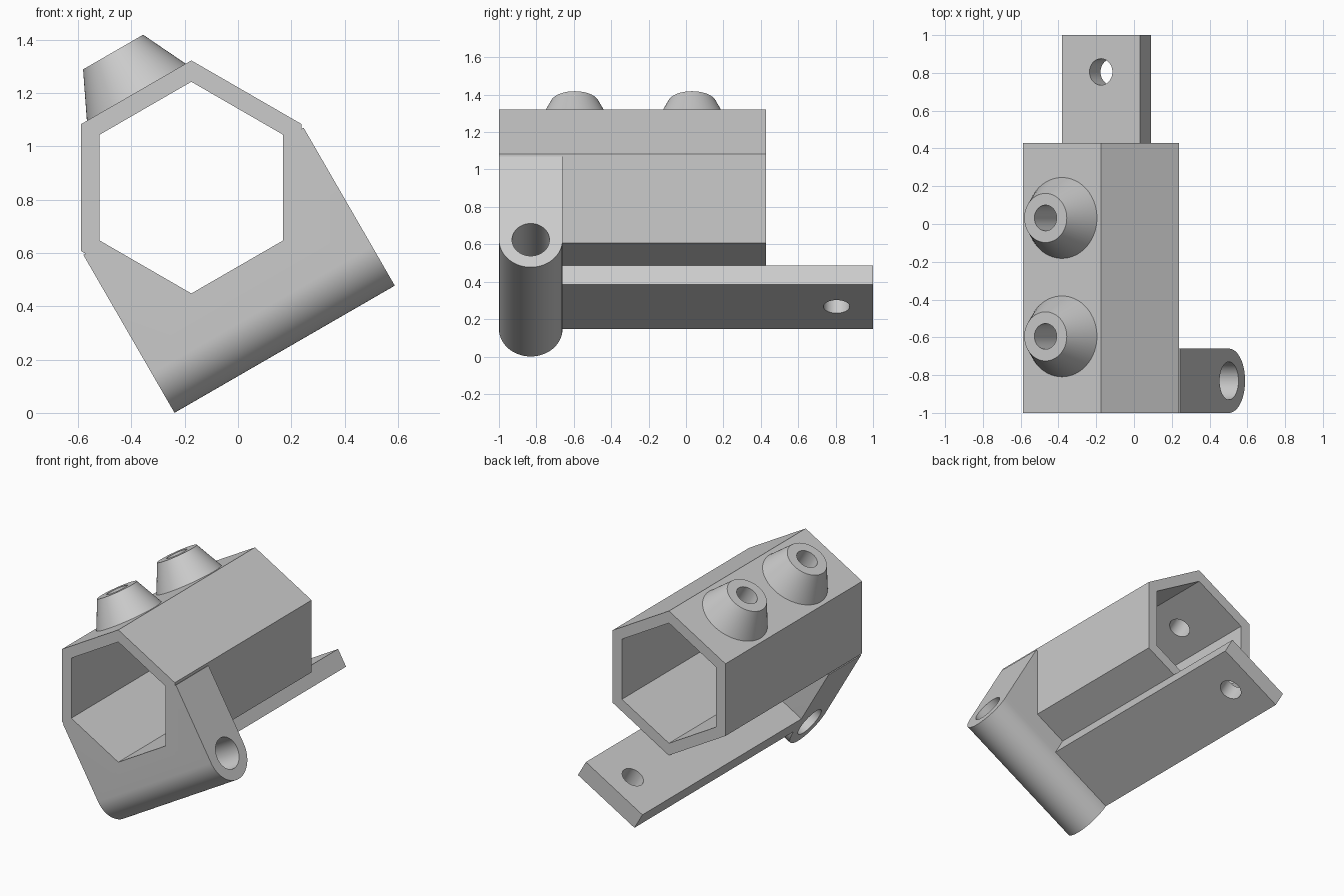
import bpy, bmesh
from math import sin, cos, pi, radians
from mathutils import Matrix, Vector

cube = bpy.data.objects.get("Cube")
if cube:
    bpy.data.objects.remove(cube, do_unlink=True)

grey = bpy.data.materials.new("plain grey")
grey.use_nodes = True
grey.diffuse_color = (0.6, 0.6, 0.6, 1)
grey.node_tree.nodes["Principled BSDF"].inputs["Base Color"].default_value = (0.6, 0.6, 0.6, 1)

# The whole bracket is built upright around the tube axis, then tilted
TILT = Matrix.Translation((-0.175, 0, 0.845)) @ Matrix.Rotation(radians(-30), 4, 'Y')
R_OUT, R_IN = 0.477, 0.397
FLAT = R_OUT * cos(pi / 6)
HALF = 0.17                 # half width of the hinge lug
PIN_Z = -0.53               # height of the hinge pin axis


def solid(name, start, end):
    """Closed solid between two matching loops of points."""
    bm = bmesh.new()
    a = [bm.verts.new(p) for p in start]
    b = [bm.verts.new(p) for p in end]
    bm.faces.new(a)
    bm.faces.new(b)
    n = len(a)
    for i in range(n):
        j = (i + 1) % n
        bm.faces.new((a[i], a[j], b[j], b[i]))
    bmesh.ops.recalc_face_normals(bm, faces=bm.faces)
    mesh = bpy.data.meshes.new(name)
    bm.to_mesh(mesh)
    bm.free()
    mesh.materials.append(grey)
    ob = bpy.data.objects.new(name, mesh)
    bpy.context.collection.objects.link(ob)
    ob.matrix_world = TILT
    return ob


def ring(axis, centre, r, n=64):
    """Circle or polygon of points around the given axis."""
    pts = []
    for i in range(n):
        c, s = r * cos(2 * pi * i / n), r * sin(2 * pi * i / n)
        offset = {'X': (0, c, s), 'Y': (c, 0, s), 'Z': (c, s, 0)}[axis]
        pts.append(Vector(centre) + Vector(offset))
    return pts


def rod(name, axis, p, q, r1, r2=None, n=64):
    return solid(name, ring(axis, p, r1, n), ring(axis, q, r2 or r1, n))


def cut(ob, cutters):
    bpy.context.view_layer.objects.active = ob
    for c in cutters:
        mod = ob.modifiers.new("cut", 'BOOLEAN')
        mod.operation = 'DIFFERENCE'
        mod.solver = 'EXACT'
        mod.object = c
        bpy.ops.object.modifier_apply(modifier=mod.name)


# Cutters
bore = rod("bore_cutter", 'Y', (0, -1.2, 0), (0, 0.7, 0), R_IN, n=6)
pin = rod("pin_cutter", 'X', (-0.7, -1 + HALF, PIN_Z), (0.7, -1 + HALF, PIN_Z), 0.1)
bolt = rod("bolt_cutter", 'Z', (-R_OUT / 2, 0.805, -0.7), (-R_OUT / 2, 0.805, -0.2), 0.07)
boss_spots = (-0.595, 0.032)
drills = [rod("drill_cutter", 'Z', (0, y, 0.2), (0, y, 0.8), 0.068) for y in boss_spots]

# Hexagonal tube with two drilled holes in its upper wall
tube = rod("hex_tube", 'Y', (0, -1, 0), (0, 0.428, 0), R_OUT, n=6)
cut(tube, [bore] + drills)

# Hinge lug: straight sides ending in a half-round barrel
profile = [(-1 + 2 * HALF, -0.016), (-1, -0.016)]
for i in range(33):
    a = pi + pi * i / 32
    profile.append((-1 + HALF + HALF * cos(a), PIN_Z + HALF * sin(a)))
lug = solid("hinge_lug", [(-R_OUT, y, z) for y, z in profile],
            [(R_OUT, y, z) for y, z in profile])
cut(lug, [bore, pin])

# Mounting plate under the tube, reaching out behind it
corners = [(-R_OUT, -FLAT), (0, -FLAT), (0, PIN_Z), (-R_OUT, PIN_Z)]
plate = solid("mounting_plate", [(x, -0.69, z) for x, z in corners],
              [(x, 1, z) for x, z in corners])
cut(plate, [bolt])

# Tapered screw bosses
parts = [tube, lug, plate]
for name, y, drill in zip(("front_boss", "rear_boss"), boss_spots, drills):
    boss = rod(name, 'Z', (0, y, FLAT), (0, y, 0.587), 0.214, 0.13)
    cut(boss, [drill])
    parts.append(boss)

for c in [bore, pin, bolt] + drills:
    bpy.data.objects.remove(c, do_unlink=True)

# Smooth the round surfaces and keep the edges crisp
bpy.ops.object.select_all(action='DESELECT')
for ob in parts:
    ob.select_set(True)
bpy.context.view_layer.objects.active = tube
bpy.ops.object.shade_smooth_by_angle(angle=radians(25))
